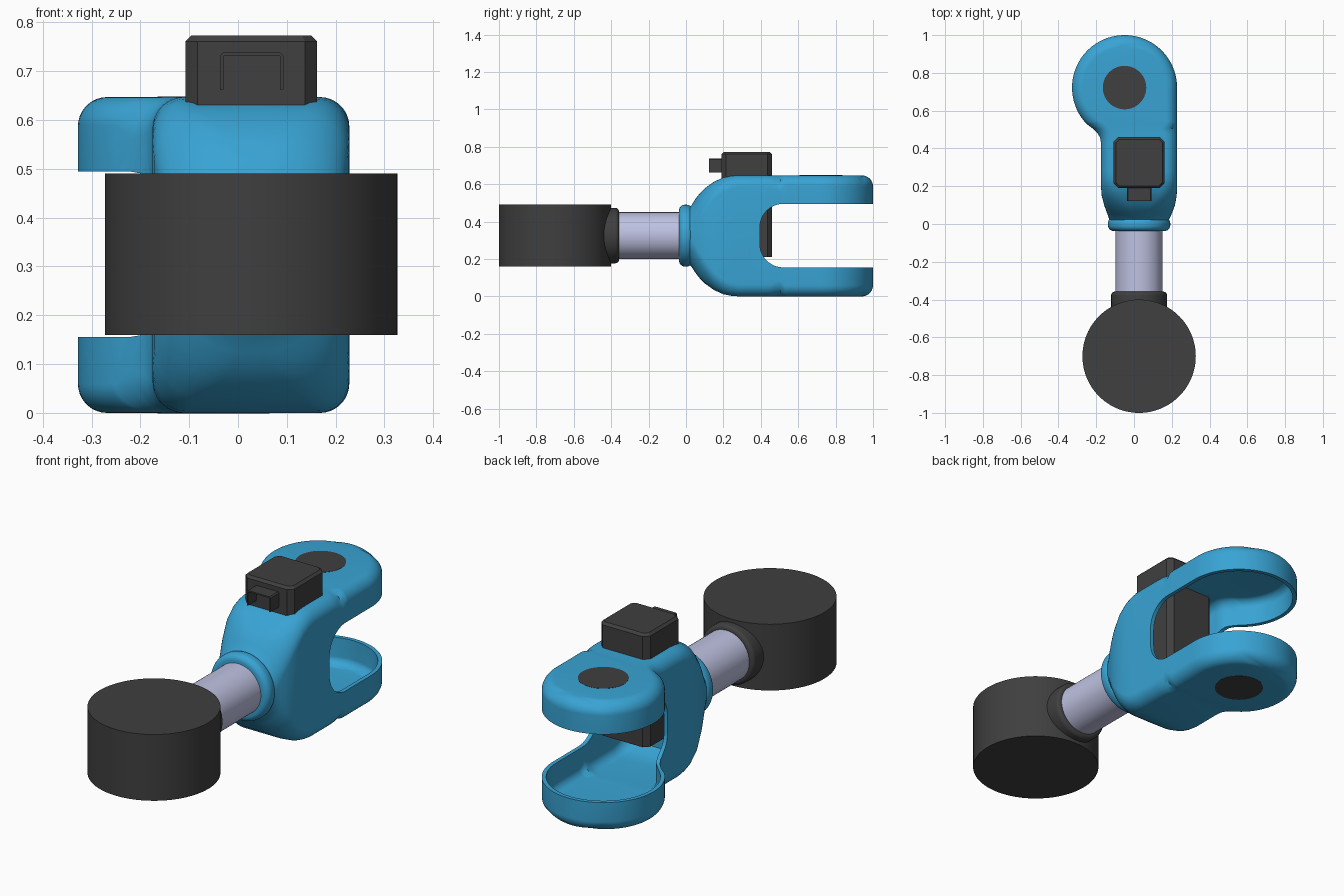
import bpy, bmesh
from math import sin, cos, pi, sqrt, radians, asin
from mathutils import Matrix

if "Cube" in bpy.data.objects:
    bpy.data.objects.remove(bpy.data.objects["Cube"])


def material(name, rgb):
    m = bpy.data.materials.new(name)
    m.diffuse_color = (*rgb, 1)
    m.use_nodes = True
    m.node_tree.nodes["Principled BSDF"].inputs["Base Color"].default_value = m.diffuse_color
    return m


BLUE = material("blue", (0.04, 0.37, 0.66))
DARK = material("dark", (0.05, 0.05, 0.05))
STEEL = material("steel", (0.52, 0.54, 0.76))
AX, AZ = 0.027, 0.325          # axis of the rod
CX, CY, H = -0.05, 0.722, 0.3235   # hinge eye centre, half height of the fork


def finish(name, bm, mat):
    bmesh.ops.recalc_face_normals(bm, faces=bm.faces)
    me = bpy.data.meshes.new(name)
    bm.to_mesh(me)
    bm.free()
    ob = bpy.data.objects.new(name, me)
    bpy.context.collection.objects.link(ob)
    if mat:
        me.materials.append(mat)
    return ob


def smooth(ob, angle=35):
    bpy.ops.object.select_all(action='DESELECT')
    ob.select_set(True)
    bpy.context.view_layer.objects.active = ob
    bpy.ops.object.shade_smooth_by_angle(angle=radians(angle))


def skin(name, rings, mat):
    """Bridge equal-length rings and cap both ends."""
    bm = bmesh.new()
    vs = [[bm.verts.new(p) for p in r] for r in rings]
    n = len(vs[0])
    for a, b in zip(vs, vs[1:]):
        for i in range(n):
            bm.faces.new((a[i], a[(i + 1) % n], b[(i + 1) % n], b[i]))
    bm.faces.new(vs[0])
    bm.faces.new(vs[-1])
    return finish(name, bm, mat)


def turned(name, profile, mat, n=64):
    """Round part along the rod axis from (y, radius) pairs."""
    ob = skin(name, [[(AX + r * cos(2 * pi * i / n), y, AZ + r * sin(2 * pi * i / n))
                      for i in range(n)] for y, r in profile], mat)
    smooth(ob)
    return ob


def disc(name, x, y, z0, z1, r, mat, n=96):
    ob = skin(name, [[(x + r * cos(2 * pi * i / n), y + r * sin(2 * pi * i / n), z)
                      for i in range(n)] for z in (z0, z1)], mat)
    smooth(ob)
    return ob


def box(name, x, y, z, mat):
    bm = bmesh.new()
    bmesh.ops.create_cube(bm, size=1)
    for v in bm.verts:
        v.co = [lo + (c + .5) * (hi - lo) for c, (lo, hi) in zip(v.co, (x, y, z))]
    return finish(name, bm, mat)


def section(y, xl, xr, h, rl, rr, rz, n=10):
    """Rounded rectangle in the xz plane with separate left and right corner widths."""
    pts = []
    for k, (sx, sz) in enumerate(((1, 1), (-1, 1), (-1, -1), (1, -1))):
        rx = rr if sx > 0 else rl
        ox = xr - rx if sx > 0 else xl + rx
        for i in range(n):
            a = (k + i / (n - 1) * 0.98 + 0.01) * pi / 2
            pts.append((ox + rx * cos(a), y, H + sz * (h - rz) + rz * sin(a)))
    return pts


# y, left x, right x, half height, corner radius
SHOULDER = [(0.01, -.125, .18, .145, .143), (.03, -.133, .188, .165, .15),
            (.05, -.14, .198, .197, .15), (.075, -.149, .208, .229, .14),
            (.10, -.158, .217, .254, .13), (.15, -.171, .226, .29, .10),
            (.20, -.175, .228, .312, .08), (.24, -.175, .228, .32, .07),
            (.28, -.175, .228, H, .065), (.43, -.175, .228, H, .065),
            (.455, -.179, .228, H, .068), (.48, -.192, .228, H, .078),
            (.505, -.218, .228, H, .09)]


def fork_shape(name, inset, first, mat):
    rings = []
    for y, xl, xr, h, r in SHOULDER[first:]:
        rings.append(section(y, xl + inset, xr - inset, h - inset, r - inset,
                             min(r, .15) - inset, r - inset))
    R, r, h = .278 - inset, .06 - inset, H - inset
    a0 = asin((.53 - CY) / R)
    for i in range(41):
        a = a0 + (radians(89.3) - a0) * i / 40
        dy, w = R * sin(a), R * cos(a)
        rx = w * .999 - sqrt(max(0, (R - r) ** 2 - dy * dy))
        over = max(0, dy - (R - r))
        rz = max(sqrt(max(0, r * r - over * over)), .001)
        right, rr = (R, r) if a < 0 else (w, rx)
        rings.append(section(CY + dy, CX - w, CX + right, h - r + rz, rx, rr, rz))
    return skin(name, rings, mat)


def cut(ob, cutter):
    m = ob.modifiers.new("cut", 'BOOLEAN')
    m.operation, m.solver, m.object = 'DIFFERENCE', 'EXACT', cutter
    bpy.context.view_layer.objects.active = ob
    bpy.ops.object.modifier_apply(modifier=m.name)
    bpy.data.objects.remove(cutter)


# hollow fork, opened by a U-shaped slot
fork = fork_shape("fork_housing", 0, 0, BLUE)
cut(fork, fork_shape("cavity_cutter", .02, 5, None))
z0, z1, y0, rs = .155, .495, .395, .125
slot = [(1.2, z0)] + [(y0 + rs - rs * sin(a), z0 + rs - rs * cos(a))
                      for a in [i * pi / 24 for i in range(13)]]
slot += [(y, z0 + z1 - z) for y, z in reversed(slot)]
cut(fork, skin("slot_cutter", [[(x, y, z) for y, z in slot] for x in (-1, 1)], None))
smooth(fork)

# hinge pin faces, just proud of both arms
disc("pin_top", CX, CY, 2 * H - .02, 2 * H + .001, .115, DARK)
disc("pin_bottom", CX, CY, 0, .02, .115, DARK).location.z = -.001

# neck ring, rod, collar and drum
def bead(ya, yb, r, b):
    arc = [i * pi / 12 for i in range(7)]
    prof = [(ya + b - b * cos(a), r - b + b * sin(a)) for a in arc]
    return prof + [(ya + yb - y, q) for y, q in reversed(prof)]


turned("neck_ring", bead(-.037, .035, .165, .03), BLUE)
turned("rod", [(-.44, .125), (.0, .125)], STEEL)
turned("rod_collar", bead(-.46, -.358, .148, .02), DARK)
disc("drum", AX, -.70, .16, .49, .30, DARK)

# motor block standing through the fork
motor = box("motor_block", (-.108, .162), (.19, .46), (.21, .773), DARK)
bm = bmesh.new()
bm.from_mesh(motor.data)
upright = [e for e in bm.edges if abs(e.verts[0].co.z - e.verts[1].co.z) > .1]
bmesh.ops.bevel(bm, geom=upright, offset=.025, segments=1, affect='EDGES')
rim = [e for e in bm.edges if all(v.co.z > .77 for v in e.verts)]
bmesh.ops.bevel(bm, geom=rim, offset=.012, segments=1, affect='EDGES')
bm.to_mesh(motor.data)
bm.free()

# connector shroud: a three-sided sleeve on the motor front
xa, xb, za, zb, t = -.037, .093, .663, .738, .007
shroud = [(xa, za), (xa, zb - .006), (xa + .006, zb), (xb - .006, zb), (xb, zb - .006), (xb, za),
          (xb - t, za), (xb - t, zb - t), (xa + t, zb - t), (xa + t, za)]
skin("connector_shroud", [[(x, y, z) for x, z in shroud] for y in (.123, .2)], DARK)
